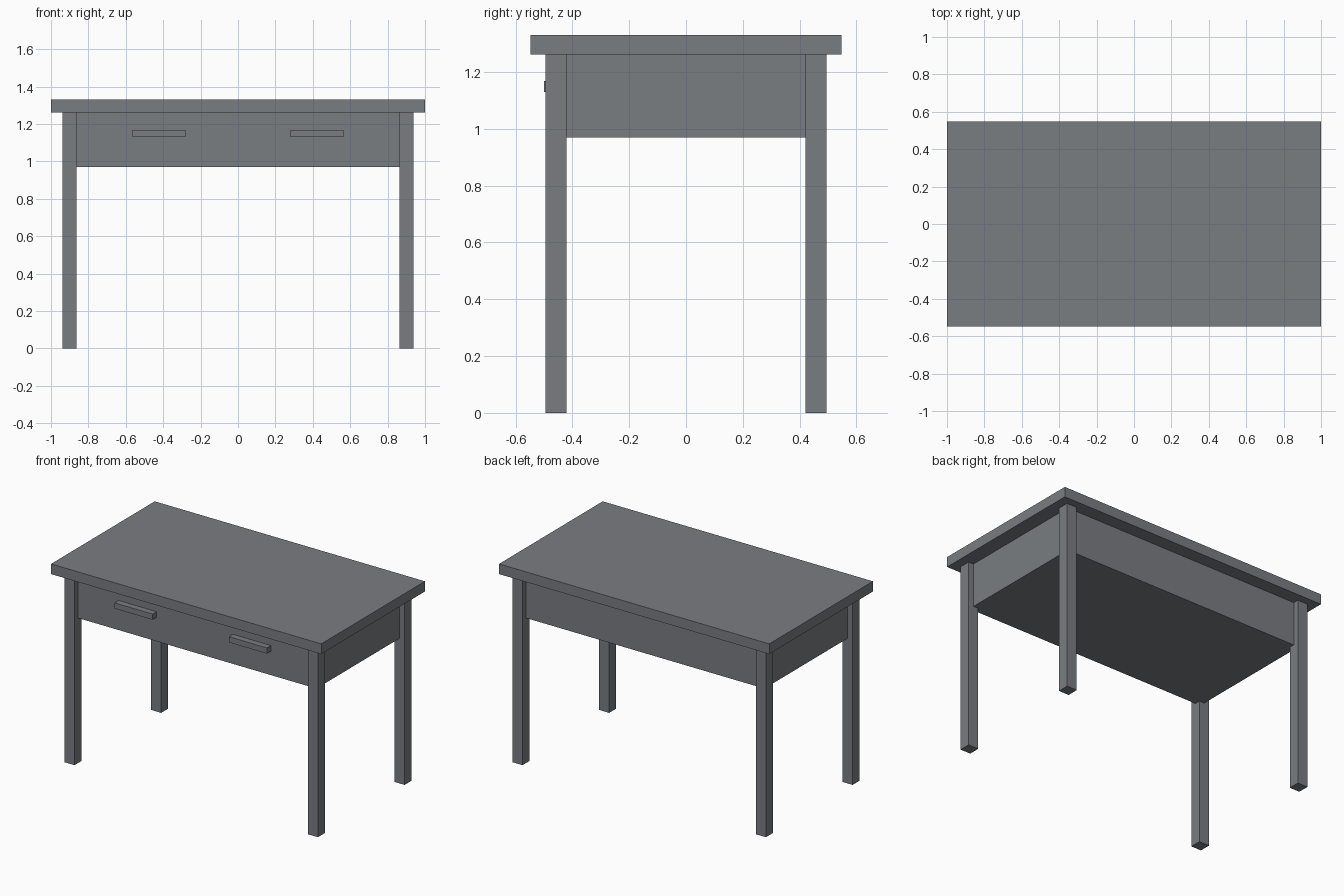
import bpy

if "Cube" in bpy.data.objects:
    bpy.data.objects.remove(bpy.data.objects["Cube"])

# Dark slate paint shared by all parts
paint = bpy.data.materials.new("dark_grey_paint")
paint.diffuse_color = (0.195, 0.205, 0.22, 1)
paint.use_nodes = True
paint.node_tree.nodes["Principled BSDF"].inputs["Base Color"].default_value = paint.diffuse_color


def box(name, x, y, z):
    """Box spanning the given (min, max) ranges."""
    spans = (x, y, z)
    bpy.ops.mesh.primitive_cube_add(size=1, location=[(a + b) / 2 for a, b in spans])
    obj = bpy.context.object
    obj.name = name
    obj.scale = [b - a for a, b in spans]
    bpy.ops.object.transform_apply(location=False, rotation=False, scale=True)
    obj.data.materials.append(paint)
    return obj


TOP, UNDER, APRON = 1.33, 1.262, 0.97
LEG_X, LEG_Y, HALF = 0.901, 0.458, 0.0375

# Overhanging table top
box("table_top", (-1, 1), (-0.548, 0.548), (UNDER, TOP))

# Closed drawer body running between the leg centres
box("drawer_body", (-LEG_X, LEG_X), (-LEG_Y, LEG_Y), (APRON, UNDER))

for sx, side in ((-1, "left"), (1, "right")):
    # Square legs
    for sy, end in ((-1, "front"), (1, "back")):
        cx, cy = sx * LEG_X, sy * LEG_Y
        box(f"{end}_{side}_leg", (cx - HALF, cx + HALF), (cy - HALF, cy + HALF), (0, UNDER))

    # Bar handles on the front
    hx = sx * 0.423
    box(f"{side}_handle", (hx - 0.141, hx + 0.141), (-0.50, -LEG_Y), (1.13, 1.168))
